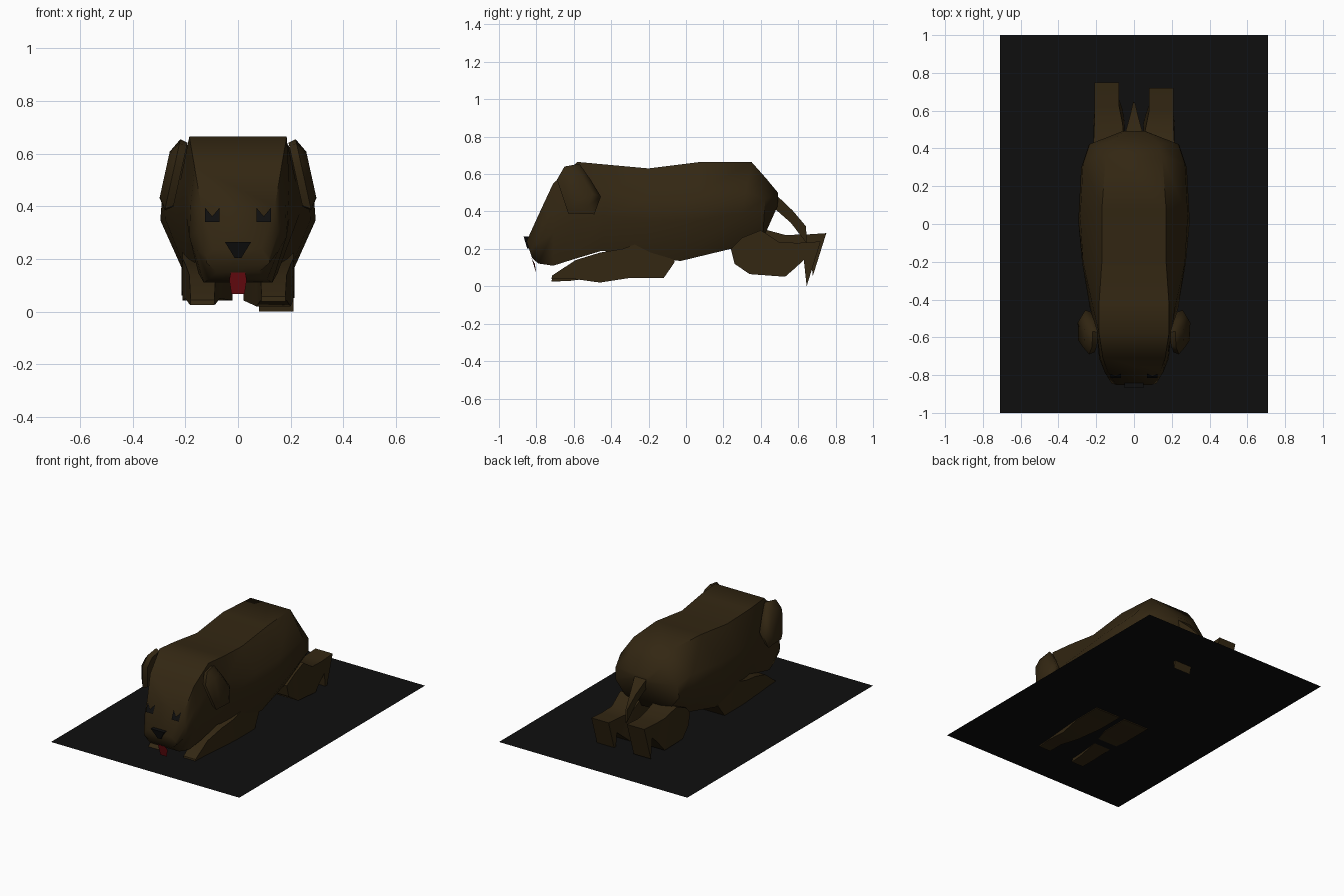
import bpy, bmesh, math
from mathutils import Vector


def material(name, rgb):
    m = bpy.data.materials.new(name)
    m.diffuse_color = (*rgb, 1)
    return m


BROWN = material("brown fur", (0.033, 0.020, 0.0062))
BLACK = material("black", (0.0045, 0.0045, 0.0045))
RED = material("red", (0.17, 0.004, 0.006))


def finish(name, bm, mat, angle=40):
    if len(bm.faces) > 2:
        bmesh.ops.recalc_face_normals(bm, faces=bm.faces)
    me = bpy.data.meshes.new(name)
    bm.to_mesh(me)
    bm.free()
    me.materials.append(mat)
    for p in me.polygons:
        p.use_smooth = True
    me.set_sharp_from_angle(angle=math.radians(angle))
    ob = bpy.data.objects.new(name, me)
    bpy.context.collection.objects.link(ob)
    return ob


def loft(name, rings, mat, angle=40):
    """Skin a row of equal rings and close both ends."""
    bm = bmesh.new()
    vs = [[bm.verts.new(p) for p in r] for r in rings]
    n = len(vs[0])
    for a, b in zip(vs, vs[1:]):
        for i in range(n):
            j = (i + 1) % n
            bm.faces.new((a[i], a[j], b[j], b[i]))
    bm.faces.new(vs[0])
    bm.faces.new(vs[-1])
    return finish(name, bm, mat, angle)


def plate(name, pts, mat):
    bm = bmesh.new()
    bm.faces.new([bm.verts.new(p) for p in pts])
    return finish(name, bm, mat)


# Mat
plate("mat", [(-.71, -1, .048), (.71, -1, .048), (.71, 1, .048), (-.71, 1, .048)], BLACK)

# Body and head: top y, z, bottom y, z, half widths at top, upper, middle, bottom
body = [
    (-.853, .24, -.822, .15, .09, .12, .12, .08),
    (-.78, .40, -.79, .122, .14, .155, .155, .11),
    (-.71, .55, -.71, .11, .165, .18, .185, .13),
    (-.58, .665, -.60, .145, .185, .195, .195, .15),
    (-.42, .65, -.45, .19, .185, .22, .235, .16),
    (-.20, .63, -.20, .16, .17, .27, .275, .20),
    (.08, .665, -.03, .135, .17, .285, .295, .20),
    (.35, .665, .26, .205, .15, .27, .28, .18),
    (.43, .575, .41, .25, .13, .235, .24, .14),
    (.492, .50, .49, .43, .05, .06, .06, .04),
]
rings = []
for yt, zt, yb, zb, wt, wu, wm, wb in body:
    side = [(w, yb + (yt - yb) * t, zb + (zt - zb) * t)
            for w, t in ((wb, 0), (wm, .40), (wu, .66), (wt, 1))]
    rings.append(side + [(-x, y, z) for x, y, z in reversed(side)])
loft("body", rings, BROWN, 50)


# Legs: bottom y, z, top y, z, inner x, outer x
def leg(name, stations, s):
    loft(name, [[(s * x0, yb, zb), (s * x1, yb, zb), (s * x1, yt, zt), (s * x0, yt, zt)]
                for yb, zb, yt, zt, x0, x1 in stations], BROWN, 35)


for side, s, tip, mid in (("right", 1, .038, .02), ("left", -1, .025, .05)):
    leg("front_leg_" + side, [
        (-.72, tip, -.715, tip + .02, .09, .18),
        (-.62, tip + .004, -.59, .14, .085, .185),
        (-.46, mid, -.46, .18, .07, .20),
        (-.31, .043, -.34, .20, .02, .21),
        (-.12, .043, -.23, .24, .02, .21),
        (-.06, .13, -.07, .19, .05, .20)], s)

hind = [
    (.26, .12, .24, .20, .07, .20),
    (.34, .065, .30, .26, .05, .215),
    (.53, .051, .40, .30, .05, .215),
    (.575, .09, .50, .235, .06, .21),
    (.63, .14, .60, .232, .08, .21),
    (.645, 0, .72, .24, .08, .21),
]
leg("hind_leg_right", hind, 1)
lift = [0, 0, .01, .05, .055, .055]
leg("hind_leg_left", [(yb + .6 * d, zb + d, yt + .55 * d, zt + .8 * d, x0, x1)
                      for (yb, zb, yt, zt, x0, x1), d in zip(hind, lift)], -1)

# Tail
loft("tail", [
    [(-.05, .47, .50), (.05, .47, .50), (.035, .48, .41), (-.035, .48, .41)],
    [(-.022, .57, .405), (.022, .57, .405), (.018, .56, .34), (-.018, .56, .34)],
    [(-.006, .642, .32), (.006, .642, .32), (.004, .645, .23), (-.004, .645, .23)]], BROWN)

# Ears: outline in y, z, puffed outward and leaning away from the head
outline = [(-.69, .57), (-.65, .64), (-.57, .655), (-.51, .57),
           (-.455, .48), (-.49, .385), (-.63, .39)]
for side, s in (("right", 1), ("left", -1)):
    rings = []
    for k, out in ((.9, -.01), (1, .02), (.65, .05)):
        ring = []
        for y, z in outline:
            y, z = -.58 + (y + .58) * k, .52 + (z - .52) * k
            ring.append((s * (.20 + .22 * (.65 - z) + out), y, z))
        rings.append(ring)
    loft("ear_" + side, rings, BROWN, 60)

# Eyes: dark shapes with a notched top, lying on the sloping face
eye = [(.07, .34), (.125, .34), (.125, .395), (.098, .362), (.07, .395)]
for side, s in (("right", 1), ("left", -1)):
    plate("eye_" + side, [(s * x, -.853 + (z - .24) * .4375 - .007, z)
                          for x, z in eye][::s], BLACK)

# Nose
tri = [(-.05, .265), (.05, .265), (.012, .203), (-.012, .203)]
loft("nose", [[(x, -.868 + (.265 - z) * .3, z) for x, z in tri],
              [(x, -.82, z) for x, z in tri]], BLACK, 20)

# Tongue
plate("tongue", [(-.025, -.80, .068), (.025, -.80, .068), (.033, -.808, .12),
                 (.028, -.825, .148), (-.028, -.825, .148), (-.033, -.808, .12)], RED)
